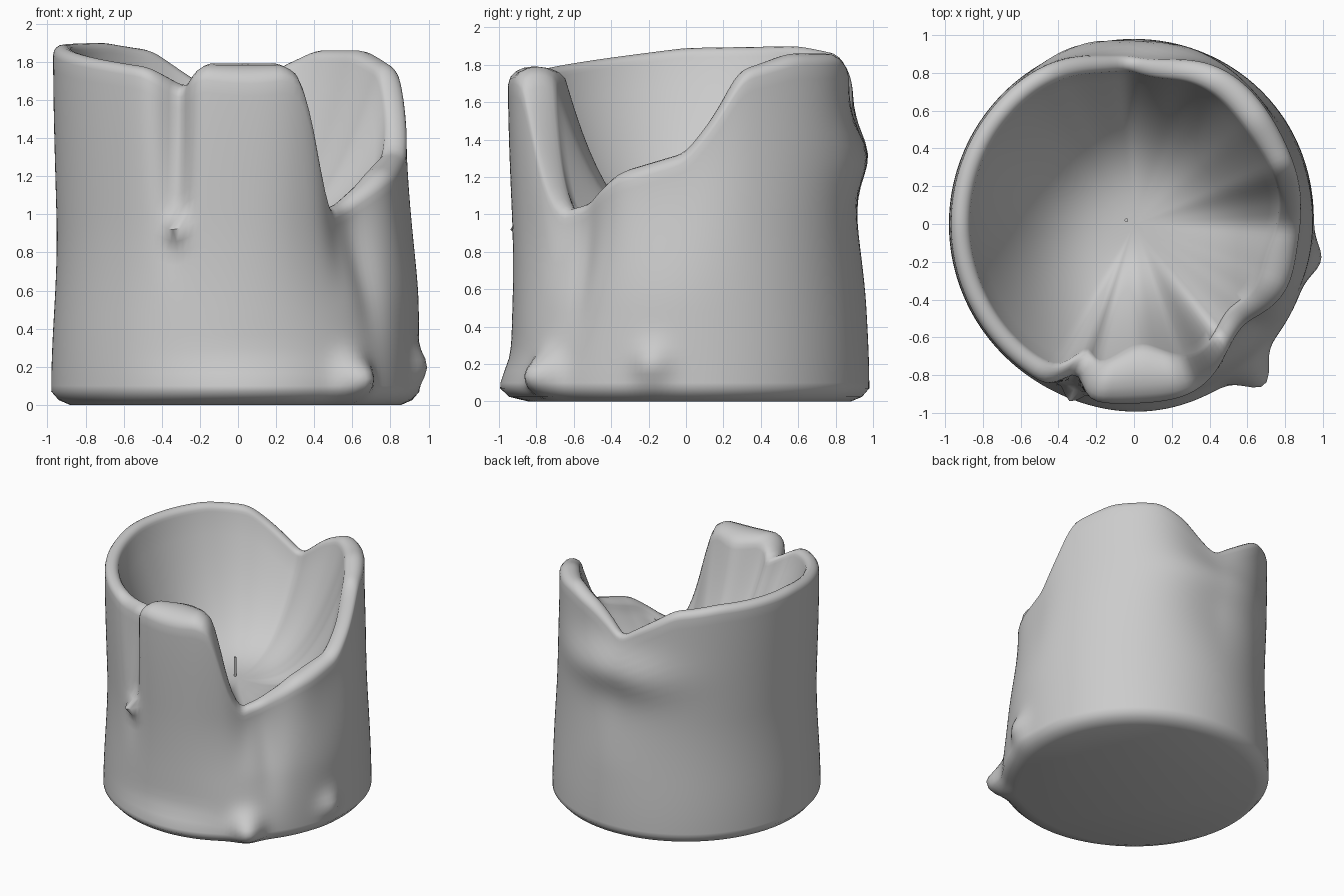
import bpy, bmesh, math

if "Cube" in bpy.data.objects:
    bpy.data.objects.remove(bpy.data.objects["Cube"])

# rim outline: angle, height
RIM = [(0, 1.33), (10, 1.52), (20, 1.77), (40, 1.86), (62, 1.86), (75, 1.77),
       (92, 1.57), (120, 1.86), (140, 1.9), (180, 1.89), (240, 1.77),
       (250, 1.65), (257, 1.79), (287, 1.79), (293, 1.7), (297, 1.38),
       (305, 1.02), (317, 1.06), (335, 1.23), (360, 1.33)]
# wax drips and dents: angle, height, amount, angular spread, vertical spread
BUMPS = [(90, 1.32, .09, 26, .18), (250, .92, .09, 3.5, .06),
         (349, .2, .06, 6, .1), (309, .14, .13, 6, .11),
         (320, .65, -.03, 6, .3), (275, .08, .06, 28, .12)]
N, FLOOR = 180, .9


def bump(a, centre, width):
    d = (a - centre + 180) % 360 - 180
    return math.exp(-(d / width) ** 2)


def ease(t):
    t = max(0, min(1, t))
    return t * t * (3 - 2 * t)


def rim_at(a):
    a %= 360
    for (a0, z0), (a1, z1) in zip(RIM, RIM[1:]):
        if a0 <= a <= a1:
            return z0 + (z1 - z0) * (a - a0) / (a1 - a0)


def profile(a):
    # average neighbouring angles so the rim outline is soft
    rim = sum(rim_at(a + 1.5 * k) for k in range(-2, 3)) / 5
    foot = .98 - .03 * bump(a, 350, 40) - .045 * bump(a, 275, 30)
    waist = .945 - .09 * bump(a, 312, 22) - .025 * bump(a, 270, 28)
    top = (.97 - .1 * bump(a, 88, 20) - .11 * bump(a, 249, 5)
           - .17 * bump(a, 315, 18) - .08 * bump(a, 350, 20)
           - .06 * bump(a, 25, 28) - .02 * bump(a, 273, 15))
    thick = .105 + .21 * bump(a, 273, 20) + .05 * bump(a, 45, 25) \
        - .02 * bump(a, 92, 12) + .07 * bump(a, 342, 18)
    h = .025 + .25 * thick
    edge = rim - h

    def outer(z):
        r = foot + (waist - foot) * ease((z - .08) / .9)
        r += (top - waist) * ease((z - .5) / (edge - .5))
        for angle, height, amount, spread, tall in BUMPS:
            r += (amount * bump(a, angle, spread)
                  * math.exp(-((z - height) / tall) ** 2))
        return r

    pts = [(foot * .9, 0), (outer(.03) * .96, .025), (outer(.07), .07)]
    pts += [(outer(z), z) for z in
            (.1 + (edge - .1) * i / 24 for i in range(25))]
    # rounded rim
    r_out = outer(edge)
    r_in = r_out - thick
    for i in range(1, 9):
        b = math.pi * i / 8
        pts.append((r_out - thick / 2 * (1 - math.cos(b)),
                    edge + h * math.sin(b)))
    # melted bowl
    for i in range(1, 16):
        s = 1 - i / 16
        pts.append((r_in * s, FLOOR + (edge - FLOOR) * s ** 2.8))
    return pts


# candle body: outer wall, rim and hollow as one closed surface
bm = bmesh.new()
cols = []
for i in range(N):
    t = math.tau * i / N
    cols.append([bm.verts.new((r * math.cos(t), r * math.sin(t), z))
                 for r, z in profile(360 * i / N)])
centre = bm.verts.new((0, 0, FLOOR))
for p, q in zip(cols, cols[1:] + cols[:1]):
    for j in range(len(p) - 1):
        bm.faces.new((p[j], q[j], q[j + 1], p[j + 1]))
    bm.faces.new((p[-1], q[-1], centre))
bm.faces.new([c[0] for c in reversed(cols)])
bmesh.ops.recalc_face_normals(bm, faces=bm.faces)
mesh = bpy.data.meshes.new("wax_body")
bm.to_mesh(mesh)
bm.free()
body = bpy.data.objects.new("wax_body", mesh)
bpy.context.collection.objects.link(body)

# wick
bpy.ops.mesh.primitive_cylinder_add(vertices=10, radius=.01, depth=.2,
                                    location=(-.04, .02, .95))
wick = bpy.context.object
wick.name = "wick"

for ob in (body, wick):
    bpy.ops.object.select_all(action='DESELECT')
    ob.select_set(True)
    bpy.context.view_layer.objects.active = ob
    bpy.ops.object.shade_smooth_by_angle(angle=math.radians(50))
